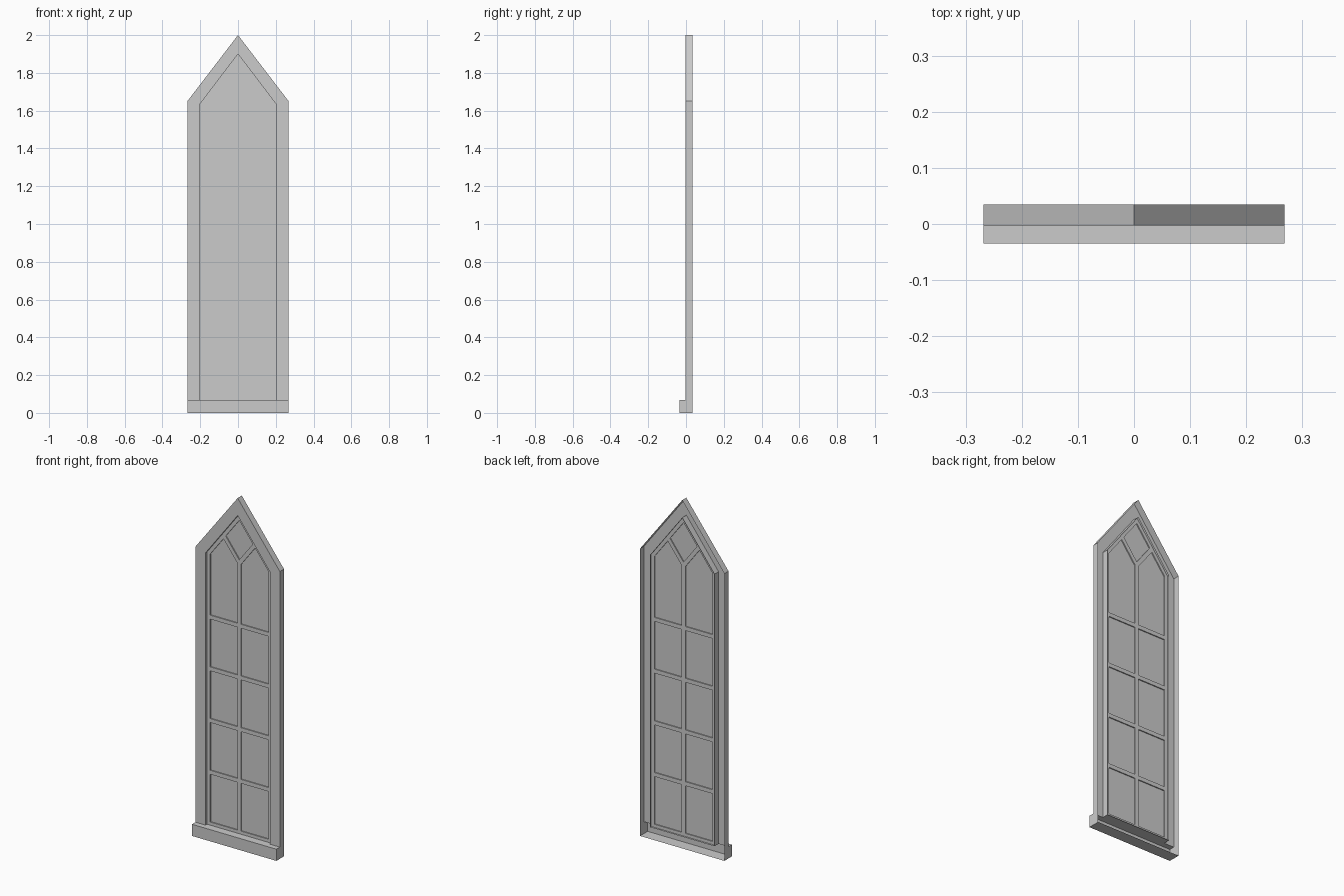
import bpy, bmesh

if "Cube" in bpy.data.objects:
    bpy.data.objects.remove(bpy.data.objects["Cube"])

W, SPRING, TOP = 0.268, 1.65, 2.0          # outer outline
IW, ISPRING, ITOP, SILL = 0.205, 1.63, 1.9, 0.067   # opening
FRONT, BACK, SILL_Y = -0.003, 0.0345, -0.0345
SLOPE = (ITOP - ISPRING) / IW
SASH_Y, SASH_T = 0.017, 0.012


def mesh_object(name, faces):
    """Build an object from a list of polygons, welding shared corners."""
    bm = bmesh.new()
    for f in faces:
        bm.faces.new([bm.verts.new(p) for p in f])
    bmesh.ops.remove_doubles(bm, verts=bm.verts, dist=1e-5)
    bmesh.ops.recalc_face_normals(bm, faces=bm.faces)
    me = bpy.data.meshes.new(name)
    bm.to_mesh(me)
    bm.free()
    ob = bpy.data.objects.new(name, me)
    bpy.context.collection.objects.link(ob)
    return ob


def strip(a, b, ya, yb):
    """Quads joining two (x, z) paths lying at depths ya and yb."""
    quads = []
    for i in range(len(a) - 1):
        quads.append([(a[i][0], ya, a[i][1]), (a[i + 1][0], ya, a[i + 1][1]),
                      (b[i + 1][0], yb, b[i + 1][1]), (b[i][0], yb, b[i][1])])
    return quads


def arch(w, base, spring, top):
    return [(-w, base), (-w, spring), (0, top), (w, spring), (w, base)]


# Casing: an open-backed shell of face, outer walls and opening reveal
outer = arch(W, SILL, SPRING, TOP)
inner = arch(IW, SILL, ISPRING, ITOP)
wall = arch(W, 0, SPRING, TOP)
mesh_object("casing_face", strip(outer, inner, FRONT, FRONT))
mesh_object("casing_outer_wall", strip(wall, wall, FRONT, BACK))
loop = inner + inner[:1]
mesh_object("opening_reveal", strip(loop, loop, FRONT, BACK))

# Sill: folded sheet with end caps, open at the back
profile = [(BACK, 0), (FRONT, 0), (SILL_Y, 0), (SILL_Y, SILL), (FRONT, SILL)]
sill = [[(-W, *p), (W, *p), (W, *q), (-W, *q)] for p, q in zip(profile, profile[1:])]
for s in (-W, W):
    sill.append([(s, *p) for p in profile[1:]])
mesh_object("sill", sill)

# Pane outlines between the glazing bars
PW, BAR = 0.185, 0.0115                     # pane edge, half bar width
apex = 1.867                                # inner point of the sash
low, cross = 1.64, 1.602                    # diamond bottom, lancet line at x = 0
bars = [0.0735 + 0.297 * i for i in range(5)]
panes = []
for s in (-1, 1):
    for lo, hi in zip(bars, bars[1:]):
        panes.append([(s * BAR, lo + BAR), (s * PW, lo + BAR),
                      (s * PW, hi - BAR), (s * BAR, hi - BAR)])
    px = (apex - cross) / (2 * SLOPE)
    panes.append([(s * BAR, bars[-1] + BAR), (s * PW, bars[-1] + BAR),
                  (s * PW, apex - SLOPE * PW), (s * px, (apex + cross) / 2),
                  (s * BAR, cross + SLOPE * BAR)])
dx, dz = (apex - low) / (2 * SLOPE), (apex + low) / 2
panes.append([(0, low), (dx, dz), (0, apex), (-dx, dz)])

# Sash: filled outline with pane holes, extruded
cu = bpy.data.curves.new("sash", 'CURVE')
cu.dimensions = '2D'
cu.fill_mode = 'BOTH'
cu.extrude = SASH_T / 2
for pts in [inner] + panes:
    sp = cu.splines.new('POLY')
    sp.points.add(len(pts) - 1)
    for p, (x, z) in zip(sp.points, pts):
        p.co = (x, z, 0, 1)
    sp.use_cyclic_u = True
sash = bpy.data.objects.new("sash", cu)
bpy.context.collection.objects.link(sash)
sash.rotation_euler[0] = 1.5707963
sash.location.y = SASH_Y
sash.select_set(True)
bpy.context.view_layer.objects.active = sash
bpy.ops.object.convert(target='MESH')
bpy.ops.object.shade_flat()

# Glass sheet in the middle of the sash
mesh_object("glass", [[(x, SASH_Y, z) for x, z in inner]])
